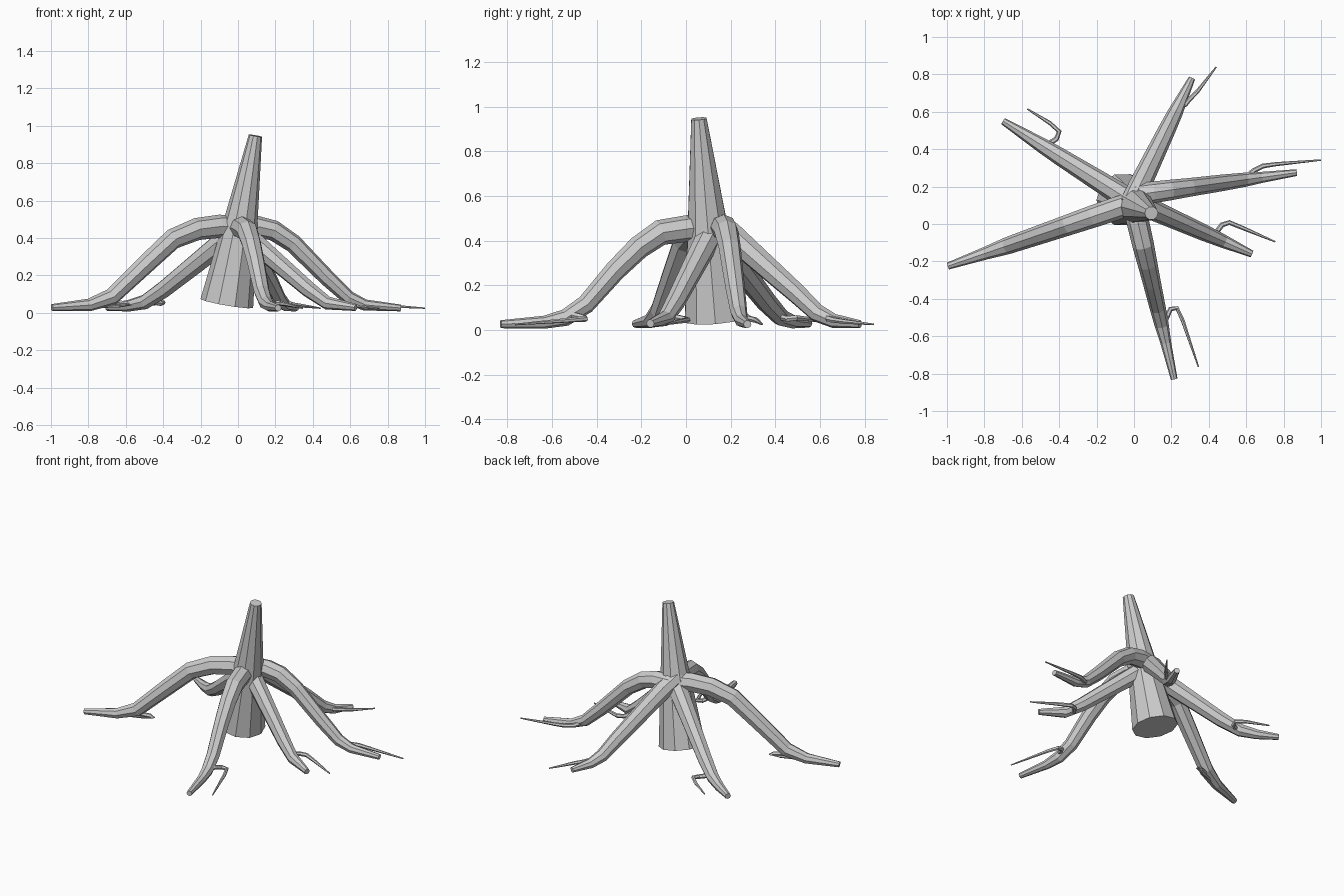
import bpy, bmesh
from mathutils import Vector


def tube(name, pts, radii, sides):
    """Faceted tapering tube along a path, capped at both ends."""
    from math import cos, sin, tau
    pts = [Vector(p) for p in pts]
    bm = bmesh.new()
    rings = []
    side = None
    for i, (p, r) in enumerate(zip(pts, radii)):
        a = (p - pts[i - 1]).normalized() if i else Vector()
        b = (pts[i + 1] - p).normalized() if i < len(pts) - 1 else Vector()
        t = (a + b).normalized()
        if side is None:
            side = t.cross(Vector((0, 0, 1)))
            if side.length < 0.3:
                side = Vector((1, 0, 0))
        side = (side - t * side.dot(t)).normalized()
        up = side.cross(t)
        rings.append([bm.verts.new(p + r * (cos(tau * k / sides) * side + sin(tau * k / sides) * up))
                      for k in range(sides)])
    for lo, hi in zip(rings, rings[1:]):
        for k in range(sides):
            n = (k + 1) % sides
            bm.faces.new((lo[k], lo[n], hi[n], hi[k]))
    bm.faces.new(rings[0])
    bm.faces.new(rings[-1])
    bmesh.ops.recalc_face_normals(bm, faces=bm.faces)
    me = bpy.data.meshes.new(name)
    bm.to_mesh(me)
    bm.free()
    ob = bpy.data.objects.new(name, me)
    bpy.context.collection.objects.link(ob)
    return ob


def root(name, start, tip, profile):
    """Root that runs straight in plan; profile is (fraction, height, radius)."""
    s, e = Vector(start), Vector(tip)
    pts = [(*s.lerp(e, f), z) for f, z, r in profile]
    tube(name, pts, [r for f, z, r in profile], 8)


# Leaning, tapering trunk
tube("trunk", [(-0.06, 0.13, 0.05), (0.093, 0.058, 0.947)], [0.143, 0.036], 10)

# Arched roots: rise from the trunk, then bend down to the ground
root("root_left", (0.0, 0.115), (-0.995, -0.225), [
    (0.0, 0.46, 0.06), (0.10, 0.463, 0.062), (0.22, 0.448, 0.06), (0.35, 0.395, 0.056),
    (0.49, 0.265, 0.052), (0.68, 0.085, 0.046), (0.80, 0.042, 0.034), (1.0, 0.028, 0.019)])
root("root_front", (0.0, 0.10), (0.215, -0.83), [
    (0.0, 0.45, 0.06), (0.10, 0.455, 0.06), (0.23, 0.437, 0.058), (0.335, 0.37, 0.053),
    (0.45, 0.265, 0.048), (0.59, 0.115, 0.043), (0.69, 0.055, 0.038), (0.79, 0.035, 0.029),
    (1.0, 0.026, 0.018)])
root("root_right", (0.0, 0.155), (0.87, 0.275), [
    (0.0, 0.455, 0.06), (0.12, 0.46, 0.058), (0.22, 0.44, 0.055), (0.34, 0.37, 0.05),
    (0.55, 0.185, 0.044), (0.68, 0.08, 0.038), (0.78, 0.042, 0.03), (1.0, 0.026, 0.018)])

# Straight roots: slope directly down and flatten at the end
root("root_front_right", (0.0, 0.12), (0.63, -0.16), [
    (0.0, 0.45, 0.06), (0.60, 0.125, 0.044), (0.76, 0.052, 0.036), (1.0, 0.029, 0.019)])
root("root_back_left", (0.02, 0.10), (-0.70, 0.55), [
    (0.0, 0.46, 0.065), (0.58, 0.125, 0.047), (0.72, 0.058, 0.04), (0.84, 0.038, 0.031),
    (1.0, 0.03, 0.019)])
root("root_back", (-0.02, 0.10), (0.31, 0.78), [
    (0.0, 0.50, 0.06), (0.15, 0.425, 0.06), (0.58, 0.165, 0.047), (0.72, 0.075, 0.041),
    (0.83, 0.04, 0.032), (1.0, 0.026, 0.018)])

# Thin rootlets that hook out from each root
TWIGS = {
    "right": [(0.60, 0.25, 0.07), (0.64, 0.285, 0.05), (0.69, 0.31, 0.045), (0.76, 0.32, 0.04), (1.0, 0.342, 0.025)],
    "front_right": [(0.43, -0.06, 0.06), (0.47, -0.005, 0.048), (0.51, 0.008, 0.045), (0.59, -0.025, 0.04), (0.755, -0.095, 0.025)],
    "front": [(0.165, -0.52, 0.07), (0.195, -0.455, 0.055), (0.23, -0.45, 0.05), (0.26, -0.515, 0.045), (0.345, -0.765, 0.025)],
    "left": [(-0.70, -0.125, 0.06), (-0.60, -0.085, 0.05), (-0.58, -0.08, 0.042), (-0.64, -0.10, 0.038), (-0.80, -0.155, 0.03)],
    "back_left": [(-0.47, 0.42, 0.06), (-0.415, 0.455, 0.05), (-0.40, 0.495, 0.055), (-0.45, 0.54, 0.05), (-0.57, 0.615, 0.035)],
    "back": [(0.25, 0.63, 0.055), (0.275, 0.64, 0.05), (0.29, 0.66, 0.045), (0.34, 0.71, 0.038), (0.44, 0.84, 0.025)],
}
for where, path in TWIGS.items():
    tube("rootlet_" + where, path, [0.015, 0.014, 0.013, 0.011, 0.004], 6)
